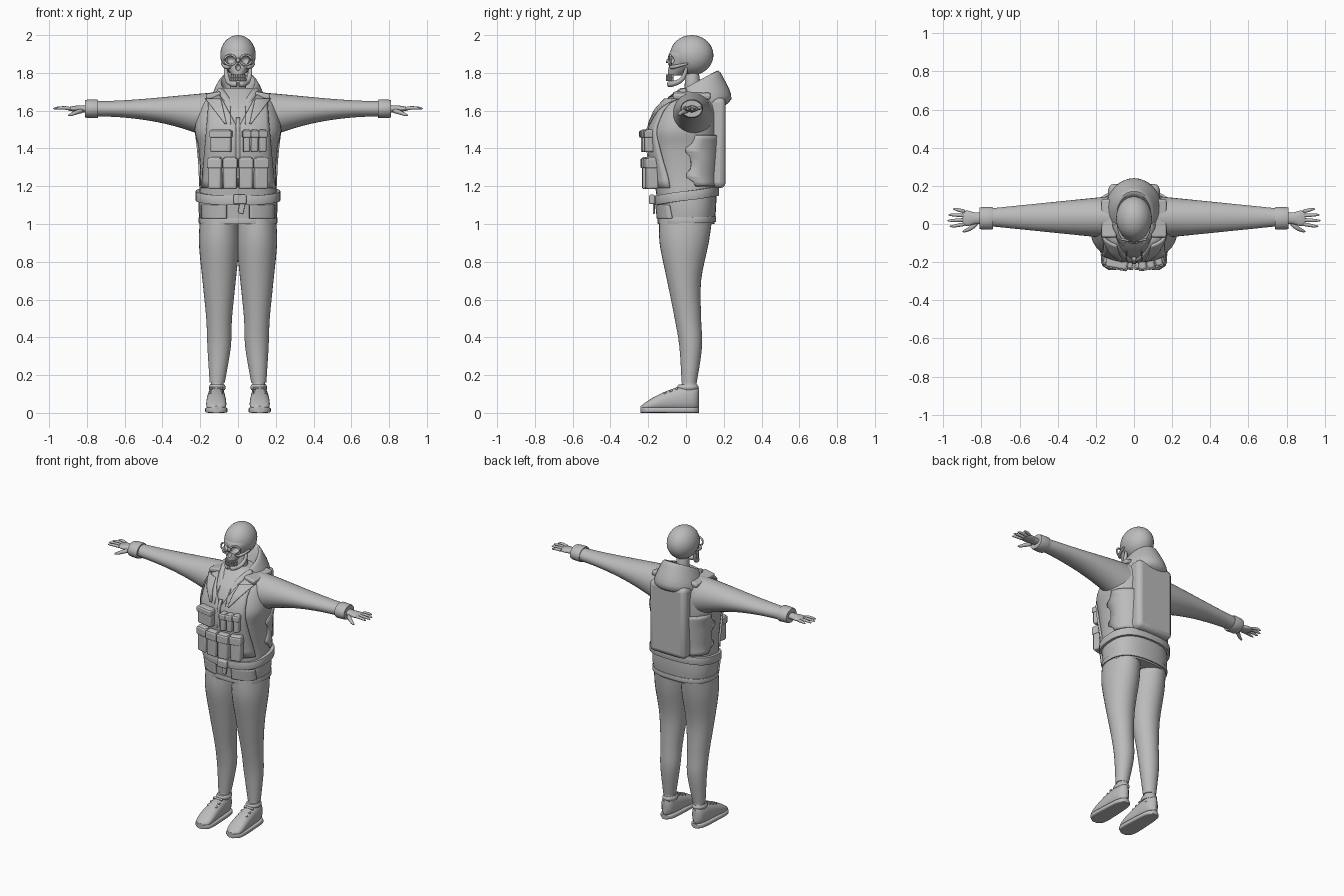
import bpy, bmesh, math
from mathutils import Vector, Matrix, Euler

if "Cube" in bpy.data.objects:
    bpy.data.objects.remove(bpy.data.objects["Cube"], do_unlink=True)

grey = bpy.data.materials.new("plain_grey")
grey.use_nodes = True
shade = (.5, .5, .5, 1)
grey.diffuse_color = shade
grey.node_tree.nodes["Principled BSDF"].inputs["Base Color"].default_value = shade
parts = []


def finish(name, bm, mirror=False, subdivide=False, bevel=0, thickness=0):
    """Turn a bmesh into a named object with its modifiers."""
    bmesh.ops.recalc_face_normals(bm, faces=bm.faces)
    mesh = bpy.data.meshes.new(name)
    bm.to_mesh(mesh)
    bm.free()
    mesh.materials.append(grey)
    part = bpy.data.objects.new(name, mesh)
    bpy.context.collection.objects.link(part)
    if thickness:
        modifier = part.modifiers.new("thickness", "SOLIDIFY")
        modifier.thickness, modifier.offset = thickness, 0
    if bevel:
        modifier = part.modifiers.new("bevel", "BEVEL")
        modifier.width, modifier.segments = bevel, 3
    if subdivide:
        part.modifiers.new("subdivide", "SUBSURF")
    if mirror:
        part.modifiers.new("mirror", "MIRROR").use_mirror_merge = False
    parts.append(part)
    return part


def skin(rows):
    """Closed skin through rows of points, capped at both ends."""
    bm = bmesh.new()
    rows = [[bm.verts.new(point) for point in row] for row in rows]
    for low, high in zip(rows, rows[1:]):
        for i in range(len(low)):
            bm.faces.new((low[i - 1], low[i], high[i], high[i - 1]))
    bm.faces.new(rows[0])
    bm.faces.new(rows[-1])
    return bm


def blend(a, b, f):
    return a + (b - a) * f


def smoothed(rings, steps):
    """Smooth curve through the rings."""
    result = []
    last = len(rings) - 1
    for i in range(last):
        group = zip(rings[max(i - 1, 0)], rings[i], rings[i + 1], rings[min(i + 2, last)])
        group = list(group)
        for k in range(steps):
            f = k / steps
            g = 1 - f
            result.append([blend(a, b, f * f * (3 - 2 * f)) + (b - before) / 2 * f * g * g - (after - a) / 2 * f * f * g
                           for before, a, b, after in group])
    return result + [rings[-1]]


def power(value, exponent):
    return math.copysign(abs(value) ** exponent, value)


def loft(name, rings, axis="z", square=2, steps=4, **options):
    """Rounded sections: position, centre u and v, radius u and v, optional tilt."""
    rows = []
    for position, u, v, width, depth, *tilt in smoothed(rings, steps):
        row = []
        for k in range(32):
            angle = math.tau * k / 32
            a, b = u + width * power(math.cos(angle), 2 / square), v + depth * power(math.sin(angle), 2 / square)
            h = position + sum(tilt) * (math.sin(angle) + 1) / 2
            row.append({"z": (a, b, h), "x": (h, a, b), "y": (a, h, b)}[axis])
        rows.append(row)
    return finish(name, skin(rows), **options)


def body(name, rows, **options):
    """Centred sections: height, half width, front, back, optional rise to the back."""
    loft(name, [(z, 0, (front + back) / 2, half, (back - front) / 2, *rise) for z, half, front, back, *rise in rows],
         **options)


def tube(name, points, radii, **options):
    points = [Vector(point) for point in points]
    rows = []
    for i, (point, radius) in enumerate(zip(points, radii)):
        along = points[min(i + 1, len(points) - 1)] - points[max(i - 1, 0)]
        turn = along.to_track_quat("Z", "Y")
        rows.append([point + turn @ Vector((radius * math.cos(math.tau * k / 10), radius * math.sin(math.tau * k / 10), 0))
                     for k in range(10)])
    finish(name, skin(rows), subdivide=True, **options)


def box(name, place, size, turn=(0, 0, 0), bevel=.008, **options):
    bm = bmesh.new()
    bmesh.ops.create_cube(bm, size=1, matrix=Matrix.LocRotScale(Vector(place), Euler(turn), Vector(size)))
    finish(name, bm, bevel=bevel, **options)


def ball(name, place, radii, **options):
    bm = bmesh.new()
    bmesh.ops.create_uvsphere(bm, u_segments=32, v_segments=20, radius=1,
                              matrix=Matrix.LocRotScale(Vector(place), None, Vector(radii)))
    return finish(name, bm, **options)


# Jacket body
TORSO = [(1, .2, -.14, .15), (1.1, .21, -.15, .16), (1.25, .2, -.17, .16), (1.4, .21, -.19, .17),
         (1.5, .23, -.19, .17), (1.6, .21, -.15, .17), (1.66, .18, -.1, .15), (1.72, .08, -.03, .1)]
body("jacket_body", TORSO, square=2.5)


def torso(z):
    for low, high in zip(TORSO, TORSO[1:]):
        if low[0] <= z <= high[0]:
            f = (z - low[0]) / (high[0] - low[0])
            return [blend(a, b, f) for a, b in zip(low, high)][1:]


def torso_surface(x, z, side):
    half, front, back = torso(z)
    round_off = max(0, 1 - abs(x / half) ** 2.5) ** .4
    return (front + back) / 2 + side * (back - front) / 2 * round_off


def band(name, z, height, lift, rise):
    """Belt-like ring standing off the torso."""
    half, front, back = torso(z)
    body(name, [(z + up * height, half + out * lift, front - out * lift, back + out * lift, rise)
                for up, out in ((0, 0), (0, .9), (.1, 1), (.9, 1), (1, .9), (1, 0))], square=2.5, steps=1)


def panel(name, bottom, top, inner, outer, side=-1, lift=.008, **options):
    """Cloth sheet on the torso; inner and outer give x by the height fraction."""
    bm = bmesh.new()
    rows = []
    for i in range(13):
        f = i / 12
        z = blend(bottom, top, f)
        across = [blend(inner(f), outer(f), k / 8) for k in range(9)]
        rows.append([bm.verts.new((x, torso_surface(x, z, side) + side * lift, z)) for x in across])
    for low, high in zip(rows, rows[1:]):
        for k in range(8):
            bm.faces.new((low[k], low[k + 1], high[k + 1], high[k]))
    finish(name, bm, thickness=.014, **options)


# Hem, belt and front pockets
band("jacket_hem", 1, .03, .01, .01)
band("belt", 1.1, .05, .016, .05)
box("belt_buckle", (.01, -.18, 1.13), (.07, .03, .05))
box("belt_strap_end", (.02, -.17, 1.09), (.03, .01, .07), (0, .2, 0), .003)
panel("jacket_pocket", 1.03, 1.1, lambda f: .06, lambda f: .19, mirror=True)

# Vest with lapels, rear sides, shoulder pads and zip
panel("vest_front", 1.19, 1.68, lambda f: .006 + .09 * max(0, f * 3 - 2), lambda f: blend(.19, .15, f), mirror=True)
panel("vest_lapel", 1.53, 1.66, lambda f: blend(.06, .09, f), lambda f: blend(.07, .17, f), lift=.02, mirror=True)
panel("vest_side", 1.2, 1.47, lambda f: .1, lambda f: blend(.2, .22, f * f), side=1, mirror=True)
box("vest_shoulder", (.13, .03, 1.68), (.08, .2, .03), (0, .2, 0), .01, mirror=True)
panel("zip_placket", 1.2, 1.56, lambda f: -.01, lambda f: .01, lift=.014)

# Back panel
box("back_panel", (0, .15, 1.43), (.27, .12, .48), bevel=.03)


# Pouches on the chest and belly
def pouch(name, x, z, width, height, depth):
    y = torso_surface(x, z, -1) - depth / 2
    turn = (0, 0, x * 2)
    box(name, (x, y, z), (width, depth, height), turn, .01)
    box(name + "_flap", (x, y - .004, z + height * .3), (width + .008, depth + .006, height * .3), turn, .006)


for i in range(4):
    pouch(f"belly_pouch_{i}", (i - 1.5) * .08, 1.27, .07, .17, .06)
for i in range(3):
    pouch(f"magazine_pouch_{i}", .045 + i * .042, 1.44, .036, .12, .05)
pouch("radio_pouch", -.09, 1.44, .11, .12, .05)

# Hood, collar and drawstrings
body("hood", [(1.64, .07, -.04, .1, .06), (1.69, .09, -.06, .16, .12), (1.67, .12, -.08, .2, .1),
              (1.61, .15, -.1, .24, .05), (1.58, .12, -.09, .15, .02)])
tube("hood_collar", [(.1, .02, 1.71), (.08, -.05, 1.68), (.05, -.1, 1.64), (.02, -.15, 1.56)],
     [.025, .025, .025, .01], mirror=True)
tube("drawstring", [(.04, -.13, 1.63), (.04, -.17, 1.58), (.04, -.2, 1.52)], [.004] * 3, mirror=True)

# Sleeves taper quickly at the shoulder, then slowly to the cuff
sleeve = []
for i in range(9):
    f = i / 8
    g = 1 - f
    sleeve.append((blend(.08, .77, f), .035, 1.61 - .05 * g ** 3, .045 + .07 * g, .04 + .1 * g * g))
loft("sleeve", sleeve, "x", mirror=True)
loft("cuff", [(x, .03, 1.61, .06 - tuck, .05 - tuck) for x, tuck in
              ((.74, .015), (.74, .003), (.75, 0), (.8, .002), (.81, .005), (.81, .02))], "x", steps=1, mirror=True)

# Hands
loft("palm", [(.77, .03, 1.61, .03, .02), (.83, .03, 1.61, .03, .018), (.87, .03, 1.61, .04, .015),
              (.9, .03, 1.61, .036, .008)], "x", mirror=True)
for i, finger in enumerate(("index", "middle", "ring", "little")):
    y = i * .022
    fan = (i - 1.5) * .008
    tip = .98 - .009 * (i - 1.2) ** 2
    tube(finger + "_finger", [(.88, y, 1.61), (.92, y + fan / 2, 1.616), (tip - .02, y + fan, 1.614), (tip, y + fan, 1.61)],
         [.011, .01, .008, .004], mirror=True)
tube("thumb", [(.82, .01, 1.6), (.85, -.02, 1.595), (.88, -.035, 1.58), (.9, -.04, 1.575)],
     [.015, .013, .01, .005], mirror=True)

# Trousers
loft("trouser_leg", [(1.04, .1, 0, .1, .14), (.9, .1, -.01, .107, .13), (.7, .1, -.01, .088, .09),
                     (.5, .1, .01, .068, .07), (.35, .1, .025, .062, .06), (.16, .11, .017, .04, .04)], mirror=True)

# Shoes: rounded at heel and toe, the top falling towards the toe
upper, sole = [], []
for i in range(17):
    f = i / 16
    y = blend(.07, -.24, f)
    end = .25 + .75 * (1 - abs(2 * f - 1) ** 5) ** .5
    rise = .07 - .055 * f * f
    width = blend(.042, .058, f) * end
    upper.append((y, .115, .01 + rise, width, rise * blend(1, end, .4)))
    sole.append((y, .115, .015, width + .006, .015))
loft("shoe_upper", upper, "y", square=2.3, steps=1, mirror=True)
loft("shoe_sole", sole, "y", square=5, steps=1, mirror=True)
loft("sock", [(.19, .11, .017, .033, .036), (.1, .11, .017, .036, .045)], mirror=True)
loft("shoe_collar", [(.12, .11, .01, .04, .05), (.135, .11, .01, .045, .057), (.15, .11, .01, .038, .05)], mirror=True)
for i in range(3):
    box(f"shoe_strap_{i}", (.115, -.05 - i * .03, .13 - i * .013), (.07, .016, .012), (.45, 0, 0), .004, mirror=True)

# Skull with hollow eyes and nose
cranium = ball("cranium", (0, .03, 1.894), (.094, .115, .106))
face = loft("upper_face", [(1.785, 0, -.06, .03, .035), (1.82, 0, -.03, .055, .065), (1.85, 0, -.02, .07, .07),
                           (1.9, 0, -.01, .08, .08), (1.94, 0, 0, .06, .06)], mirror=False)
face = parts[-1]
cutters = [ball("socket_cutter", (.041, -.1, 1.868), (.029, .045, .026), mirror=True),
           ball("nose_cutter", (0, -.1, 1.83), (.014, .03, .018))]
for cutter in cutters:
    for bone in (cranium, face):
        cut = bone.modifiers.new("cut", "BOOLEAN")
        cut.operation, cut.object = "DIFFERENCE", cutter
    cutter.hide_render = cutter.hide_viewport = True
    parts.remove(cutter)
rim = []
for i in range(17):
    angle = math.tau * i / 16
    across = .031 * math.cos(angle)
    rim.append((.041 + across, -.085 + .2 * across, 1.868 + .027 * math.sin(angle)))
tube("eye_rim", rim, [.006] * 17, mirror=True)
tube("cheekbone", [(.035, -.085, 1.83), (.065, -.07, 1.83), (.08, -.03, 1.84), (.085, .015, 1.85)],
     [.01, .012, .008, .007], mirror=True)
tube("nose_bridge", [(0, -.085, 1.88), (0, -.105, 1.85)], [.012, .008])
tube("jaw_bone", [(0, -.09, 1.74), (.025, -.085, 1.74), (.045, -.055, 1.745), (.06, -.01, 1.765), (.068, .005, 1.84)],
     [.018, .018, .015, .014, .01], mirror=True)
tube("neck", [(0, .04, 1.6), (0, .035, 1.72), (0, .03, 1.85)], [.05, .045, .04])
for row, z in (("upper", 1.784), ("lower", 1.766)):
    for i in range(5):
        angle = .13 + i * .27
        box(f"{row}_tooth_{i}", (.04 * math.sin(angle), -.055 - .045 * math.cos(angle), z), (.01, .011, .017),
            (0, 0, angle), .002, mirror=True)

# Smooth shading with sharp edges kept
bpy.ops.object.select_all(action="DESELECT")
for part in parts:
    part.select_set(True)
bpy.context.view_layer.objects.active = parts[0]
bpy.ops.object.shade_smooth_by_angle(angle=math.radians(45))
